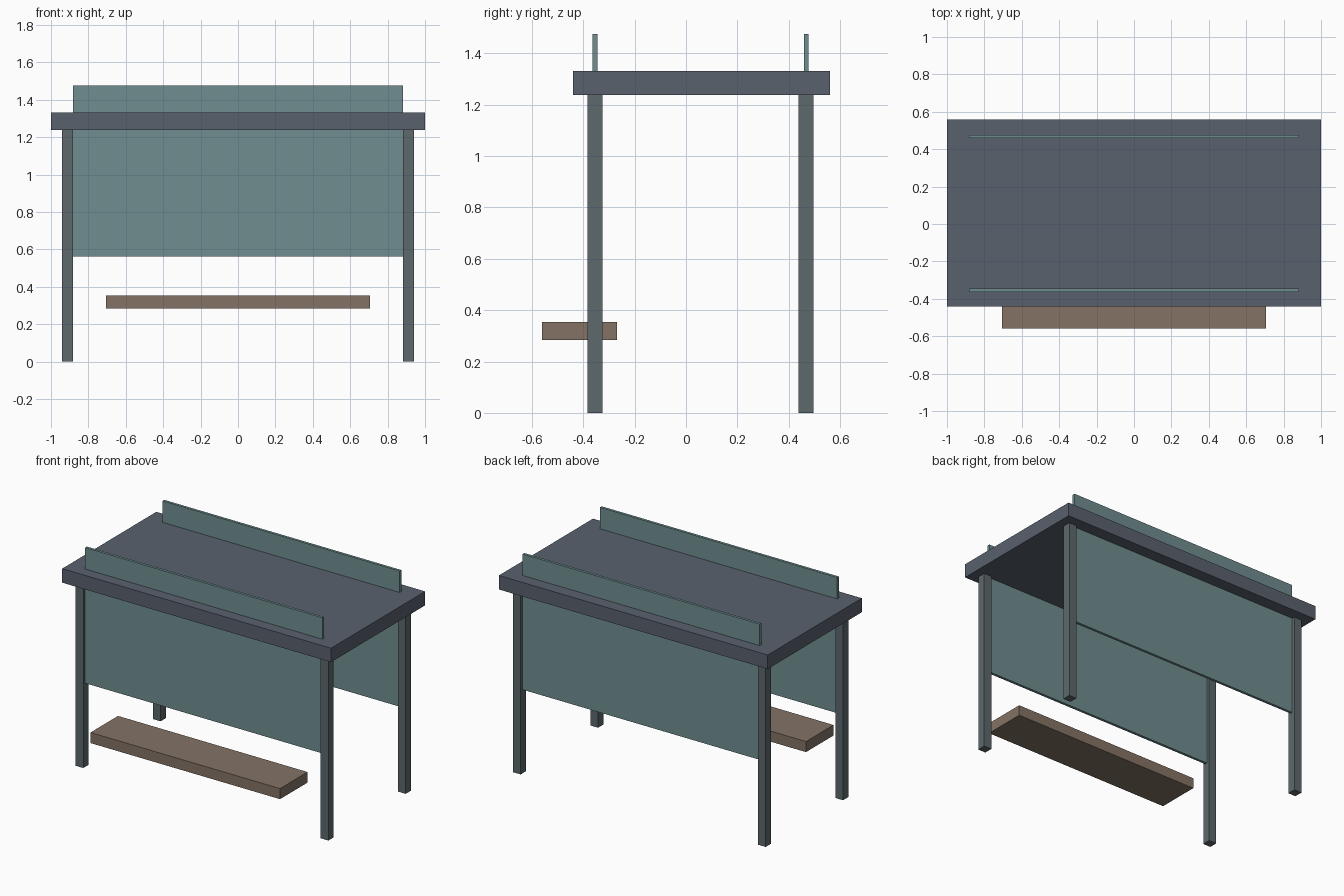
import bpy

if "Cube" in bpy.data.objects:
    bpy.data.objects.remove(bpy.data.objects["Cube"])


def material(name, rgb):
    m = bpy.data.materials.new(name)
    m.diffuse_color = (*rgb, 1.0)
    m.use_nodes = True
    m.node_tree.nodes["Principled BSDF"].inputs["Base Color"].default_value = m.diffuse_color
    return m


def box(name, x, y, z, mat):
    """Box from (min, max) ranges on each axis."""
    bpy.ops.mesh.primitive_cube_add(
        size=1, location=[(a + b) / 2 for a, b in (x, y, z)])
    ob = bpy.context.object
    ob.name = name
    ob.scale = [b - a for a, b in (x, y, z)]
    bpy.ops.object.transform_apply(location=False, rotation=False, scale=True)
    ob.data.materials.append(mat)
    return ob


roof_mat = material("slate", (0.10, 0.12, 0.155))
post_mat = material("steel", (0.11, 0.14, 0.15))
panel_mat = material("teal_glass", (0.16, 0.27, 0.28))
bench_mat = material("wood", (0.23, 0.17, 0.13))

# Flat roof slab
box("roof", (-1.0, 1.0), (-0.44, 0.56), (1.237, 1.331), roof_mat)

# Bench seat
box("bench_seat", (-0.705, 0.705), (-0.56, -0.268), (0.283, 0.354), bench_mat)

# Front and back: a tall panel through the roof, between two posts
for side, y in (("front", -0.3545), ("back", 0.4675)):
    box(side + "_panel", (-0.882, 0.882), (y - 0.009, y + 0.009),
        (0.563, 1.475), panel_mat)
    for end, x in (("left", -0.9115), ("right", 0.9115)):
        box(f"{side}_{end}_post", (x - 0.0285, x + 0.0285),
            (y - 0.0285, y + 0.0285), (0.0, 1.237), post_mat)
